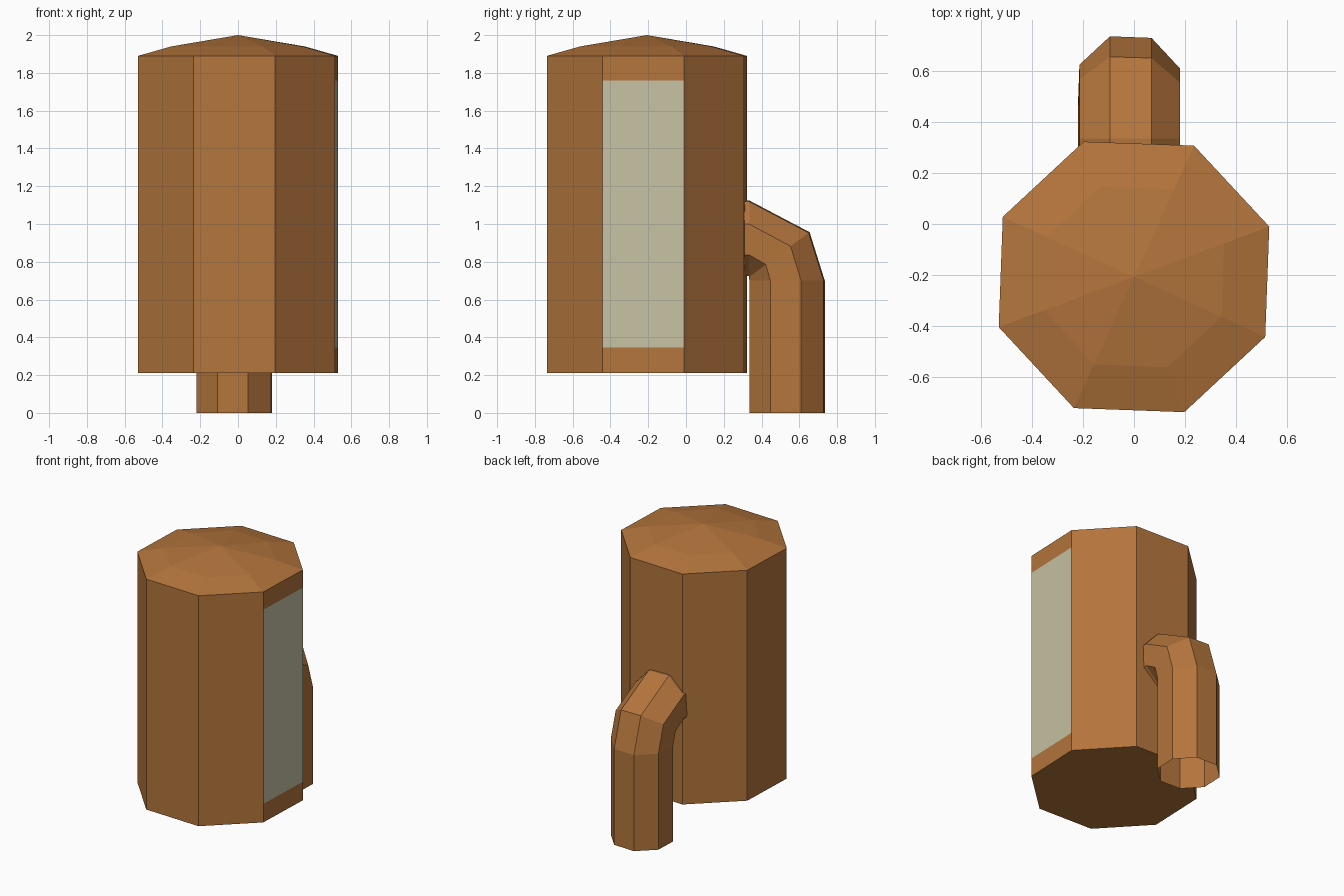
import bpy, bmesh, math
from mathutils import Vector

if "Cube" in bpy.data.objects:
    bpy.data.objects.remove(bpy.data.objects["Cube"])

TURN = math.radians(20.4)
SIDES = 8


def material(name, rgb):
    m = bpy.data.materials.new(name)
    m.diffuse_color = (*rgb, 1)
    m.use_nodes = True
    m.node_tree.nodes["Principled BSDF"].inputs["Base Color"].default_value = m.diffuse_color
    return m


copper = material("copper", (0.456, 0.178, 0.045))
glass = material("pale_panel", (0.578, 0.546, 0.376))


def ring(bm, center, radius, v_axis):
    """Octagon spanned by the x axis and v_axis."""
    c, v = Vector(center), Vector(v_axis)
    angles = [TURN + i * math.tau / SIDES for i in range(SIDES)]
    return [bm.verts.new(c + radius * (Vector((math.cos(a), 0, 0)) + math.sin(a) * v))
            for a in angles]


def loft(bm, rings):
    for lo, hi in zip(rings, rings[1:]):
        for i in range(SIDES):
            j = (i + 1) % SIDES
            bm.faces.new((lo[i], lo[j], hi[j], hi[i]))


def finish(bm, name, mats):
    bm.normal_update()
    mesh = bpy.data.meshes.new(name)
    bm.to_mesh(mesh)
    bm.free()
    for m in mats:
        mesh.materials.append(m)
    obj = bpy.data.objects.new(name, mesh)
    bpy.context.collection.objects.link(obj)
    return obj


# Tank: closed octagonal drum with a shallow two-step roof
bm = bmesh.new()
profile = [(0.565, 0.21), (0.565, 1.89), (0.377, 1.94)]
rings = [ring(bm, (0, -0.207, z), r, (0, 1, 0)) for r, z in profile]
loft(bm, rings)
bm.faces.new(reversed(rings[0]))
apex = bm.verts.new((0, -0.207, 2.0))
for i in range(SIDES):
    bm.faces.new((rings[2][i], rings[2][(i + 1) % SIDES], apex))

# Pale panel: split the right-hand wall at two heights
bm.normal_update()
for z in (0.345, 1.76):
    wall = [f for f in bm.faces if f.normal.x > 0.95]
    edges = list({e for f in wall for e in f.edges})
    verts = list({v for f in wall for v in f.verts})
    bmesh.ops.bisect_plane(bm, geom=verts + edges + wall,
                           plane_co=(0, 0, z), plane_no=(0, 0, 1))
    bm.normal_update()
for f in bm.faces:
    if f.normal.x > 0.95 and 0.8 < f.calc_center_median().z < 1.3:
        f.material_index = 1
finish(bm, "tank", [copper, glass])

# Downpipe: open octagonal tube that bends into the back of the tank
bm = bmesh.new()
tilt = math.radians(36.5)
path = [((-0.02, 0.535, 0.0), (0, 1, 0)),
        ((-0.02, 0.535, 0.70), (0, 1, 0)),
        ((-0.02, 0.494, 0.838), (0, math.cos(tilt), math.sin(tilt))),
        ((-0.02, 0.335, 0.925), (0, 0, 1)),
        ((-0.02, 0.29, 0.925), (0, 0, 1))]
loft(bm, [ring(bm, c, 0.213, v) for c, v in path])
finish(bm, "downpipe", [copper])
